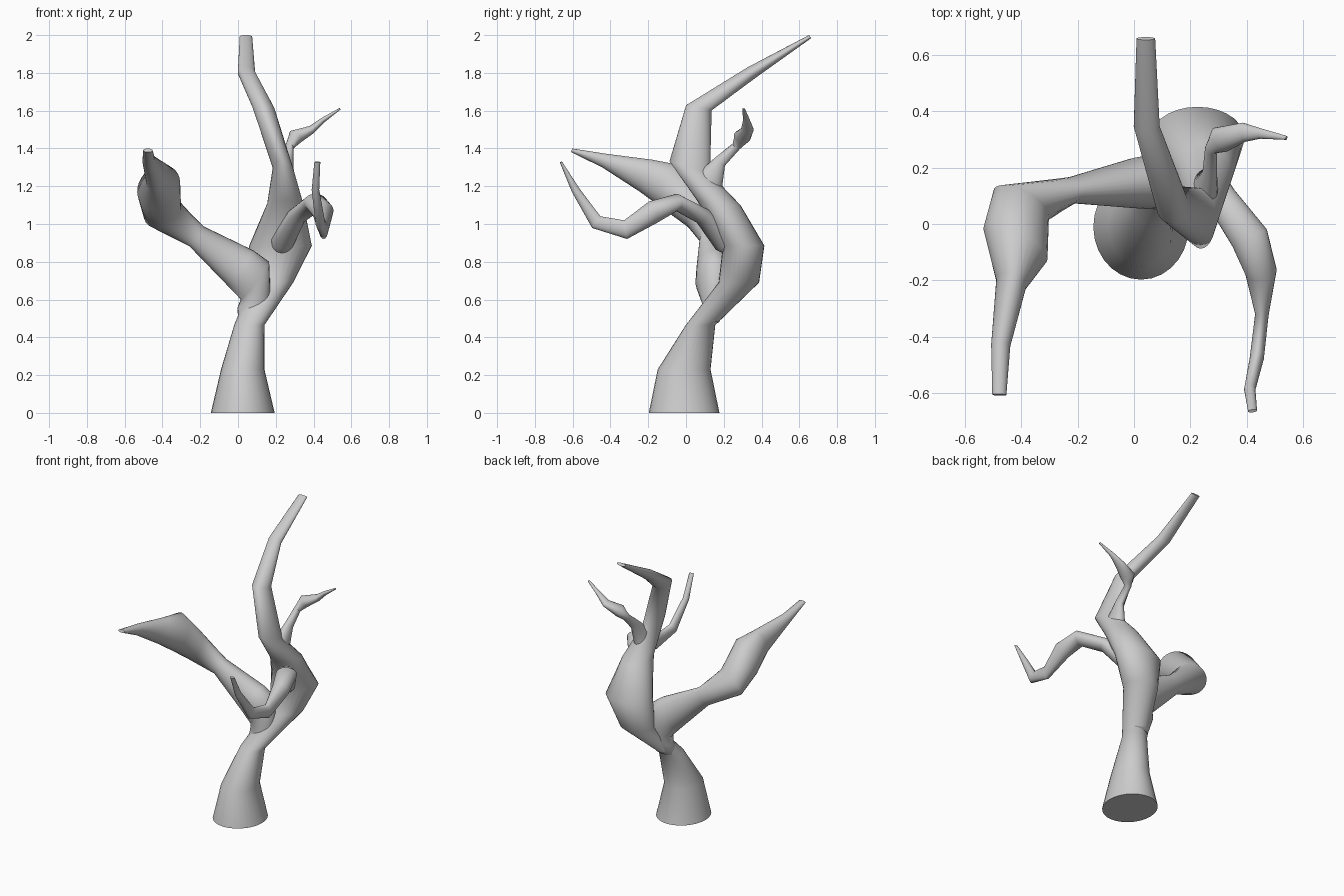
import bpy, bmesh, math
from mathutils import Vector

SIDES = 28
UP = Vector((0, 0, 1))


def limb(name, rings):
    """Skin a tube over rings (x, y, z, side radius, vertical radius[, ring normal])."""
    pts = [Vector(r[:3]) for r in rings]
    bm = bmesh.new()
    loops = []
    for i, r in enumerate(rings):
        if len(r) > 5:
            t = Vector(r[5]).normalized()
        else:
            t = Vector()
            if i > 0:
                t += (pts[i] - pts[i - 1]).normalized()
            if i < len(pts) - 1:
                t += (pts[i + 1] - pts[i]).normalized()
            t.normalize()
        side = t.cross(UP)
        side = side.normalized() if side.length > 1e-4 else Vector((1, 0, 0))
        rise = side.cross(t)
        loop = []
        for k in range(SIDES):
            a = 2 * math.pi * k / SIDES
            loop.append(bm.verts.new(pts[i] + side * (r[3] * math.cos(a)) + rise * (r[4] * math.sin(a))))
        loops.append(loop)
    for a, b in zip(loops, loops[1:]):
        for k in range(SIDES):
            n = (k + 1) % SIDES
            bm.faces.new((a[k], a[n], b[n], b[k]))
    bm.faces.new(loops[0])
    bm.faces.new(loops[-1])
    bmesh.ops.recalc_face_normals(bm, faces=bm.faces)
    me = bpy.data.meshes.new(name)
    bm.to_mesh(me)
    bm.free()
    ob = bpy.data.objects.new(name, me)
    bpy.context.collection.objects.link(ob)
    bpy.context.view_layer.objects.active = ob
    ob.select_set(True)
    bpy.ops.object.shade_smooth_by_angle(angle=math.radians(60))
    ob.select_set(False)
    return ob


FLAT = (0, 0, 1)

# Twisting trunk running up into the tallest branch
limb("trunk", [
    (0.025, -0.01, 0.00, 0.169, 0.187, FLAT),
    (0.025, -0.01, 0.23, 0.115, 0.14, FLAT),
    (0.06, 0.077, 0.465, 0.08, 0.078, FLAT),
    (0.18, 0.28, 0.69, 0.112, 0.107, FLAT),
    (0.225, 0.305, 0.885, 0.166, 0.11, FLAT),
    (0.25, 0.175, 1.11, 0.095, 0.115, (0, 0.1, 1)),
    (0.237, 0.02, 1.30, 0.053, 0.112, (0, 0.3, 1)),
    (0.135, 0.068, 1.615, 0.057, 0.069, (0, 0.2, 1)),
    (0.045, 0.345, 1.80, 0.046, 0.035, (0, 0.85, 0.5)),
    (0.042, 0.657, 1.992, 0.033, 0.01, (0, 0.85, 0.5)),
])

# Thick left branch forking low from the trunk, with a swollen elbow
limb("left_branch", [
    (0.075, 0.115, 0.48, 0.06, 0.075, (-0.1, 0, 1)),
    (0.085, 0.16, 0.58, 0.075, 0.09, (-0.25, 0, 1)),
    (0.09, 0.15, 0.70, 0.10, 0.125, (-0.8, -0.1, 0.6)),
    (0.01, 0.145, 0.77, 0.09, 0.115),
    (-0.22, 0.12, 0.935, 0.047, 0.065),
    (-0.40, 0.07, 1.065, 0.11, 0.10, (-0.45, -0.8, 0.5)),
    (-0.42, -0.07, 1.195, 0.128, 0.125, (-0.45, -0.8, 0.35)),
    (-0.435, -0.21, 1.255, 0.055, 0.092, (-0.3, -0.8, 0.35)),
    (-0.472, -0.43, 1.335, 0.034, 0.038),
    (-0.477, -0.605, 1.39, 0.025, 0.01),
])

# Right branch that dips and hooks upward
limb("right_branch", [
    (0.22, 0.25, 0.86, 0.04, 0.04),
    (0.235, 0.20, 0.905, 0.062, 0.058),
    (0.31, 0.09, 1.04, 0.055, 0.045),
    (0.41, -0.05, 1.115, 0.068, 0.045),
    (0.45, -0.17, 1.065, 0.056, 0.06),
    (0.453, -0.32, 0.97, 0.024, 0.05),
    (0.435, -0.475, 1.01, 0.025, 0.038),
    (0.41, -0.585, 1.18, 0.02, 0.022),
    (0.42, -0.662, 1.328, 0.016, 0.006),
])

# Small upper twig
limb("upper_twig", [
    (0.248, 0.11, 1.21, 0.05, 0.085, (0, 0.4, 1)),
    (0.268, 0.18, 1.33, 0.026, 0.034),
    (0.273, 0.265, 1.41, 0.022, 0.024),
    (0.305, 0.298, 1.462, 0.048, 0.04),
    (0.39, 0.325, 1.50, 0.034, 0.022),
    (0.45, 0.32, 1.55, 0.018, 0.014),
    (0.54, 0.305, 1.61, 0.007, 0.005),
])
